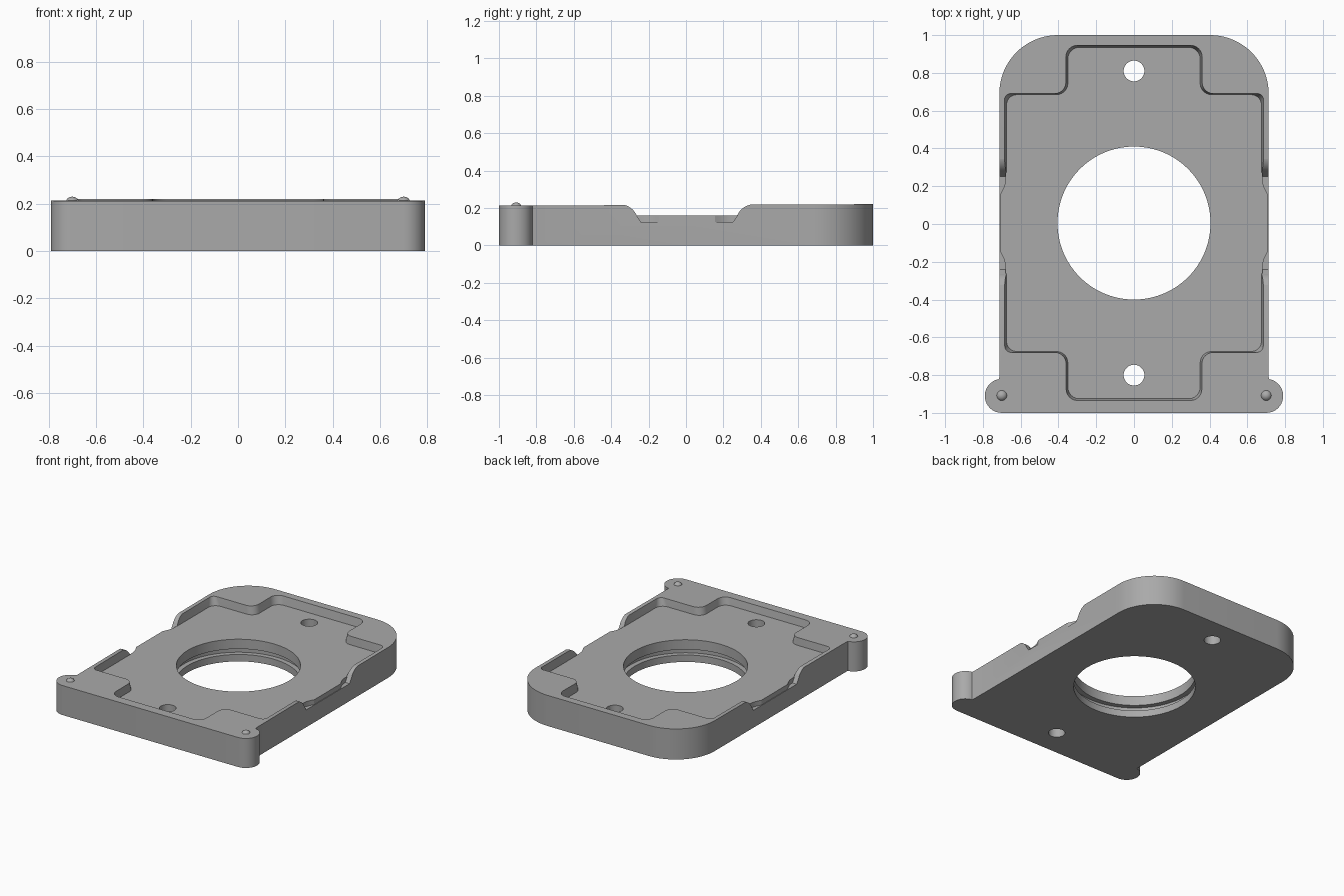
import bpy, bmesh, math

if "Cube" in bpy.data.objects:
    bpy.data.objects.remove(bpy.data.objects["Cube"])

grey = bpy.data.materials.new("plain grey")
grey.diffuse_color = (0.4, 0.4, 0.4, 1)
grey.use_nodes = True
grey.node_tree.nodes["Principled BSDF"].inputs["Base Color"].default_value = grey.diffuse_color
CY = 0.005      # centre of the pocket and holes along y
FLOOR = 0.16    # pocket floor height


def loft(name, low, high):
    """Closed solid between two loops with equal point counts."""
    bm = bmesh.new()
    a = [bm.verts.new(p) for p in low]
    b = [bm.verts.new(p) for p in high]
    n = len(a)
    bm.faces.new(a[::-1])
    bm.faces.new(b)
    for i in range(n):
        j = (i + 1) % n
        bm.faces.new((a[i], a[j], b[j], b[i]))
    bmesh.ops.recalc_face_normals(bm, faces=bm.faces)
    me = bpy.data.meshes.new(name)
    bm.to_mesh(me)
    bm.free()
    me.materials.append(grey)
    ob = bpy.data.objects.new(name, me)
    bpy.context.collection.objects.link(ob)
    return ob


def prism(name, pts, z0, z1):
    return loft(name, [(x, y, z0) for x, y in pts], [(x, y, z1) for x, y in pts])


def arc(cx, cy, r, a0, a1, n):
    return [(cx + r * math.cos(math.radians(a0 + (a1 - a0) * i / n)),
             cy + r * math.sin(math.radians(a0 + (a1 - a0) * i / n))) for i in range(n + 1)]


def circle(cy, r, n):
    return arc(0, cy, r, 0, 360 * (n - 1) / n, n - 1)


def mirrored(half):
    """Complete a right-hand half loop with its left-hand mirror."""
    return half + [(-x, y) for x, y in reversed(half)]


def cut(body, cutter):
    m = body.modifiers.new(cutter.name, 'BOOLEAN')
    m.operation = 'DIFFERENCE'
    m.solver = 'EXACT'
    m.object = cutter
    cutter.hide_render = True
    cutter.hide_viewport = True


# body outline: front ears, straight sides, big rounded back corners
outline = mirrored(arc(0.70, -0.91, 0.09, -90, 80, 16) + [(0.713, -0.81)]
                   + arc(0.403, 0.69, 0.31, 0, 90, 20))
plate = loft("base_plate", [(x, y, 0) for x, y in outline],
             [(x, y, 0.2165 + 0.004 * y) for x, y in outline])


# cross-shaped pocket with rounded corners and slightly sloping walls
def pocket(d, r):
    q = ([(0.675 + d, 0)] + arc(0.675 + d - r, 0.68 + d / 2 - r, r, 0, 90, 6)
         + arc(0.41 + d, 0.74 + d / 2, 0.06, 270, 180, 6)
         + arc(0.29 + d, 0.87 + d, 0.06, 0, 90, 6))
    right = [(x, -y) for x, y in reversed(q)] + q[1:]
    return [(x, y + CY) for x, y in mirrored(right)]


z_top = 0.25
grow = 0.01 * (z_top - FLOOR) / 0.057
cut(plate, loft("pocket_cutter", [(x, y, FLOOR) for x, y in pocket(0, 0.055)],
                [(x, y, z_top) for x, y in pocket(grow, 0.02)]))

# side openings: rounded dips in the walls, then a lower ledge around the floor edge
end = math.degrees(math.asin(0.4))
dip = [(0.36, 0.26)] + arc(0.36, 0.12, 0.1, 90, 180 - end, 10)
dip = dip + [(-y, z) for y, z in reversed(dip)]
dip = [(y + CY, z) for y, z in dip]
edge = [(0.709, 0.15), (0.70, 0.167), (0.69, 0.187), (0.682, 0.212), (0.679, 0.235), (0.679, 0.258)]
edge = [(x, -y) for x, y in reversed(edge)] + edge
for s, side in ((1, "right"), (-1, "left")):
    cut(plate, loft(side + "_dip_cutter", [(s * 0.6, y, z) for y, z in dip],
                    [(s * 0.9, y, z) for y, z in dip]))
    pts = edge + [(0.8, 0.258), (0.8, -0.258)]
    low = [(s * x, y * 0.955 + CY if abs(y) > 0.25 else y + CY, 0.125) for x, y in pts]
    high = [(s * x, y * 1.05 + CY if abs(y) > 0.25 else y + CY, 0.163) for x, y in pts]
    cut(plate, loft(side + "_ledge_cutter", low, high))

# large opening with an inner groove, and two screw holes
cut(plate, prism("opening_cutter", circle(CY, 0.405, 96), -0.1, 0.4))
cut(plate, prism("groove_cutter", circle(CY, 0.44, 96), 0.05, 0.09))
for s, end_name in ((1, "back"), (-1, "front")):
    cut(plate, prism(end_name + "_hole_cutter", circle(CY + s * 0.805, 0.055, 32), -0.1, 0.4))

# bake the cuts and smooth the curved walls
bpy.context.view_layer.update()
dg = bpy.context.evaluated_depsgraph_get()
baked = bpy.data.meshes.new_from_object(plate.evaluated_get(dg))
plate.modifiers.clear()
plate.data = baked
for ob in list(bpy.data.objects):
    if ob.name.endswith("_cutter"):
        bpy.data.objects.remove(ob)

# small domed pins on the ears
for s, side in ((1, "right"), (-1, "left")):
    bpy.ops.mesh.primitive_uv_sphere_add(segments=24, ring_count=12, radius=0.03,
                                         location=(s * 0.70, -0.908, 0.20))
    pin = bpy.context.object
    pin.name = side + "_pin"
    pin.data.materials.append(grey)

for ob in bpy.data.objects:
    bpy.ops.object.select_all(action='DESELECT')
    ob.select_set(True)
    bpy.context.view_layer.objects.active = ob
    bpy.ops.object.shade_smooth_by_angle(angle=math.radians(25))
